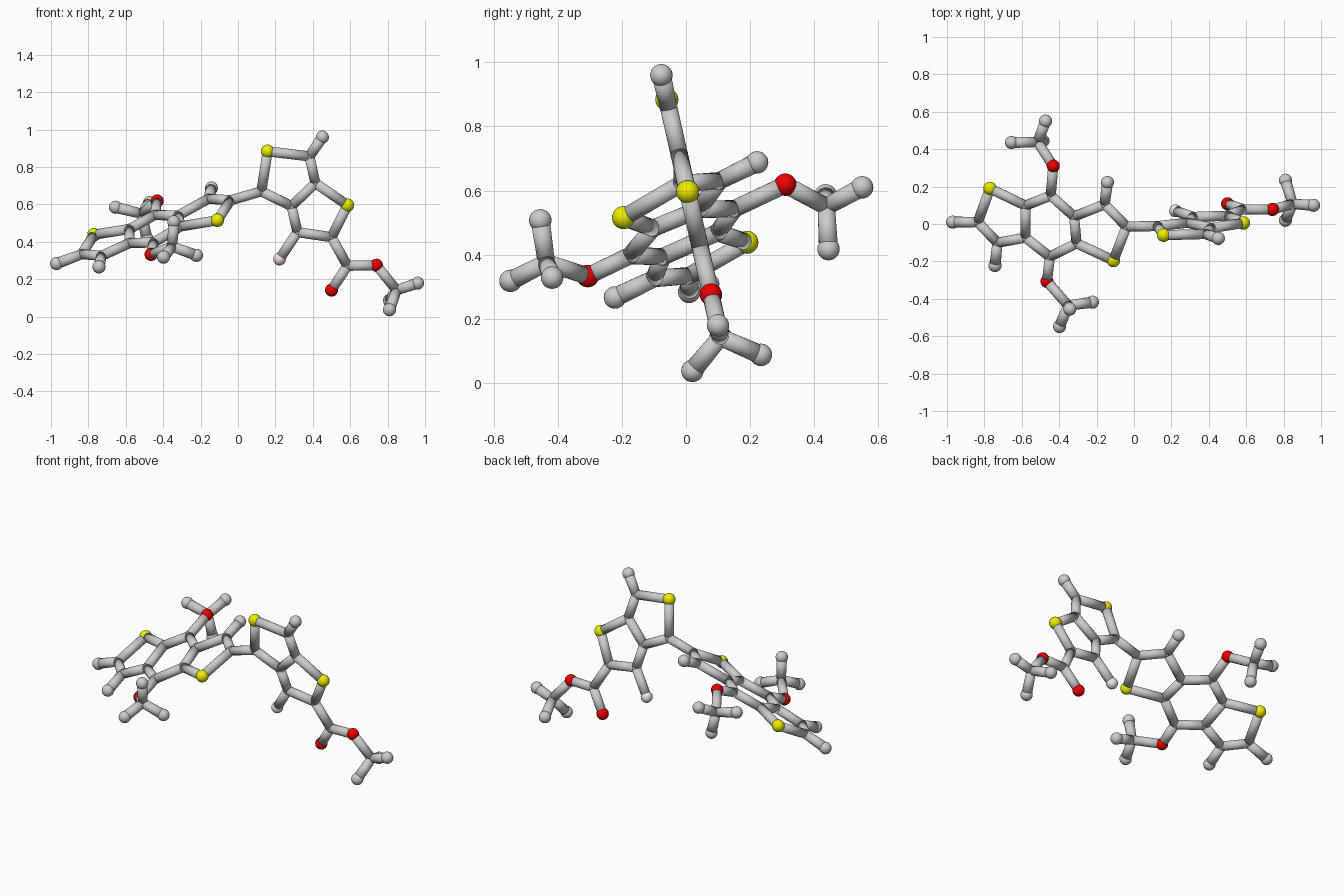
import bpy, bmesh
from mathutils import Vector, Matrix

if "Cube" in bpy.data.objects:
    bpy.data.objects.remove(bpy.data.objects["Cube"])

STICK = 0.027


def ring_a(x, y):   # point on the tilted plane of the left ring system
    return (x, y, 0.643 + 0.375 * x + 0.4425 * y)


def ring_b(x, z):   # point on the near-upright plane of the right ring system
    return (x, 0.14 - 0.226 * z, z)


def paint(obj, name, color):
    m = bpy.data.materials.get(name) or bpy.data.materials.new(name)
    m.diffuse_color = color
    m.use_nodes = True
    m.node_tree.nodes["Principled BSDF"].inputs["Base Color"].default_value = m.diffuse_color
    obj.data.materials.append(m)


def finish(bm, name, color=None):
    me = bpy.data.meshes.new(name)
    for f in bm.faces:
        f.smooth = True
    bm.to_mesh(me)
    bm.free()
    obj = bpy.data.objects.new(name, me)
    bpy.context.collection.objects.link(obj)
    if color:
        paint(obj, name + "_paint", color)
    return obj


def ball(bm, p, r):
    bmesh.ops.create_uvsphere(bm, u_segments=24, v_segments=14, radius=r,
                              matrix=Matrix.Translation(p))


def stick(bm, a, b, r1=STICK, r2=STICK):
    a, b = Vector(a), Vector(b)
    d = b - a
    rot = d.to_track_quat('Z', 'Y').to_matrix().to_4x4()
    bmesh.ops.create_cone(bm, cap_ends=True, segments=20, radius1=r1, radius2=r2,
                          depth=d.length, matrix=Matrix.Translation((a + b) / 2) @ rot)


# joints of the left ring system
A = {k: Vector(ring_a(*v)) for k, v in dict(
    c2=(-.835, .01), c3=(-.73, -.10), ca=(-.58, .098), cb=(-.58, -.073),
    ct=(-.445, .152), cu=(-.45, -.175), cc=(-.32, .04), cd=(-.307, -.103),
    c4=(-.157, .105), c5=(-.04, -.013), s1=(-.77, .19), s2=(-.11, -.195),
    h2=(-.97, .01), h3=(-.743, -.222), h4=(-.142, .222),
    o1=(-.432, .31), o2=(-.465, -.307)).items()}
# joints of the right ring system and its side arm
B = {k: Vector(ring_b(*v)) for k, v in dict(
    c6=(.125, .67), c7=(.382, .857), c8=(.414, .714), c9=(.286, .591),
    c10=(.5, .425), c11=(.318, .452), c12=(.585, .272), s3=(.158, .884),
    s4=(.585, .596), f=(.222, .308), h7=(.451, .96), o3=(.5, .142),
    o4=(.74, .275)).items()}
# three-pronged ends: centre followed by its tips
T = {k: Vector(v) for k, v in dict(
    m1=(-.515, .438, .55), m1a=(-.655, .436, .585), m1b=(-.473, .55, .61), m1c=(-.487, .445, .417),
    m2=(-.352, -.436, .375), m2a=(-.398, -.548, .318), m2b=(-.222, -.418, .328), m2c=(-.343, -.455, .507),
    m3=(.848, .107, .142), m3a=(.96, .1, .179), m3b=(.81, .234, .087), m3c=(.81, .02, .037)).items()}
P = {**A, **B, **T}

groups = {
    "left_ring_frame": "c2-s1 s1-ca ca-cb cb-c3 c3-c2 ca-ct ct-cc cc-cd cd-cu cu-cb "
                       "cc-c4 c4-c5 c5-s2 s2-cd c2-h2 c3-h3 c4-h4 ct-o1 cu-o2",
    "linking_stick": "c5-c6",
    "right_ring_frame": "c6-s3 s3-c7 c7-c8 c8-c9 c9-c6 c9-c11 c11-c10 c10-s4 s4-c8 c7-h7 c11-f",
    "side_arm": "c10-c12 c12-o3 c12-o4",
    "back_prong": "o1-m1 m1-m1a m1-m1b m1-m1c",
    "front_prong": "o2-m2 m2-m2a m2-m2b m2-m2c",
    "right_prong": "o4-m3 m3-m3a m3-m3b m3-m3c",
}
for name, text in groups.items():
    bm = bmesh.new()
    used = set()
    for pair in text.split():
        a, b = pair.split("-")
        tip = b[0] == "h" or (b[0] == "m" and len(b) == 3)
        stick(bm, P[a], P[b], STICK, 0.030 if tip else STICK)
        used |= {a, b}
    # rounded elbows where sticks meet
    for k in sorted(used):
        if k[0] in "cm" and len(k) < 4 and not k[-1] in "abc" or k in ("ca", "cb", "cc"):
            ball(bm, P[k], STICK * 1.03)
    finish(bm, name)


def balls(name, keys, r, color=None):
    bm = bmesh.new()
    for k in keys.split():
        ball(bm, P[k], r)
    finish(bm, name, color)


# end and coloured balls
balls("end_balls", "h2 h3 h4 h7 m1a m1b m1c m2a m2b m2c m3a m3b m3c", 0.035)
balls("yellow_balls", "s1 s2 s3 s4", 0.036, (0.85, 0.85, 0.0, 1))
balls("red_balls", "o1 o2 o3 o4", 0.035, (0.85, 0.0, 0.0, 1))
balls("pink_ball", "f", 0.034, (0.9, 0.76, 0.78, 1))
